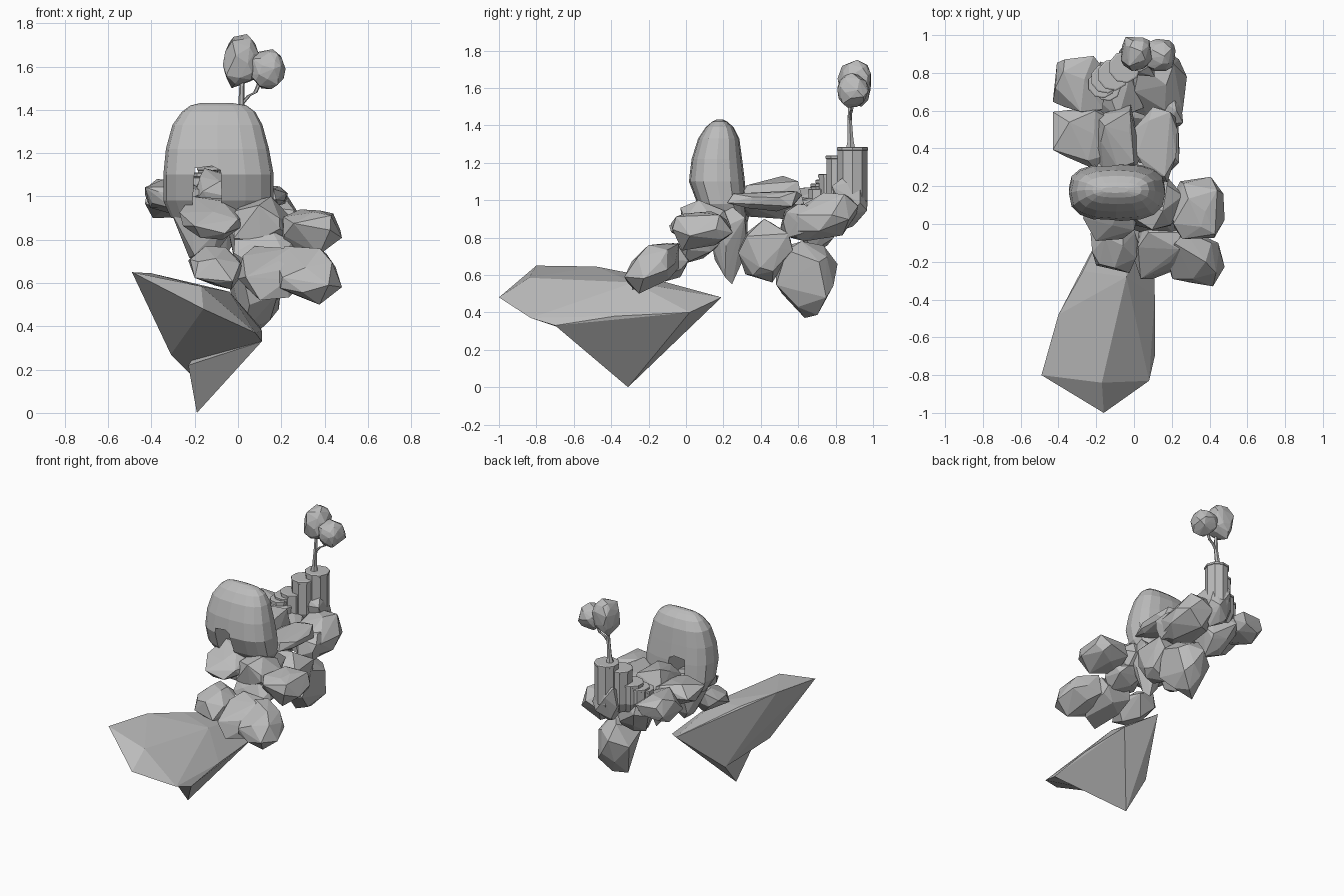
import bpy
import bmesh
import math
import random
from mathutils import Vector

random.seed(7)

cube = bpy.data.objects.get("Cube")
if cube:
    bpy.data.objects.remove(cube, do_unlink=True)

stone = bpy.data.materials.new("stone grey")
stone.use_nodes = True
GREY = (0.5, 0.5, 0.5, 1)
stone.diffuse_color = GREY
stone.node_tree.nodes["Principled BSDF"].inputs["Base Color"].default_value = GREY


def finish(name, bm):
    """Turn a bmesh into a flat shaded stone object."""
    bmesh.ops.recalc_face_normals(bm, faces=bm.faces)
    mesh = bpy.data.meshes.new(name)
    bm.to_mesh(mesh)
    bm.free()
    mesh.materials.append(stone)
    obj = bpy.data.objects.new(name, mesh)
    bpy.context.collection.objects.link(obj)
    return obj


def hull(name, points):
    """Closed convex solid around a handful of points."""
    bm = bmesh.new()
    for p in points:
        bm.verts.new(p)
    result = bmesh.ops.convex_hull(bm, input=bm.verts)
    inside = [v for v in result["geom_interior"] if isinstance(v, bmesh.types.BMVert)]
    bmesh.ops.delete(bm, geom=inside, context="VERTS")
    finish(name, bm)


def swell(value, power):
    """Push a unit coordinate outwards to make a round shape boxier."""
    return math.copysign(abs(value) ** power, value)


def rock(name, xs, ys, zs, spike=0.0, lean=0.0, count=20, jitter=0.22, power=0.75):
    """Faceted boulder filling a box; spike narrows its base, lean raises its back."""
    points = []
    for i in range(count):
        z = 1 - 2 * (i + 0.5) / count
        turn = i * math.pi * (3 - math.sqrt(5))
        r = math.sqrt(1 - z * z)
        p = Vector((swell(r * math.cos(turn), power), swell(r * math.sin(turn), power), z))
        p += Vector([random.uniform(-jitter, jitter) for _ in range(3)])
        narrow = 1 - spike * max(0, 0.5 - p.z) / 2
        points.append(Vector((p.x * narrow, p.y * narrow, p.z + lean * p.y)))
    # Fit the points to the box on each axis
    for axis, (low, high) in enumerate((xs, ys, zs)):
        a = min(p[axis] for p in points)
        b = max(p[axis] for p in points)
        for p in points:
            p[axis] = low + (p[axis] - a) / (b - a) * (high - low)
    hull(name, points)


def loft(name, rings):
    """Skin a stack of equal rings and close both ends."""
    bm = bmesh.new()
    loops = [[bm.verts.new(p) for p in ring] for ring in rings]
    n = len(loops[0])
    for a, b in zip(loops, loops[1:]):
        for i in range(n):
            j = (i + 1) % n
            bm.faces.new((a[i], a[j], b[j], b[i]))
    bm.faces.new(loops[0])
    bm.faces.new(loops[-1])
    return finish(name, bm)


def ring(x, y, z, rx, ry, sides, power=1.0):
    turns = [math.tau * i / sides for i in range(sides)]
    return [(x + rx * swell(math.cos(t), power), y + ry * swell(math.sin(t), power), z)
            for t in turns]


# Large tilted slab at the front, with a separate spike below
right_edge = [(0.11, -0.7, 0.33), (0.1, 0.02, 0.4), (-0.05, 0.19, 0.48)]
keel = (-0.22, -0.14, 0.18)
hull("front_slab", right_edge + [
    keel, (-0.49, -0.8, 0.65), (-0.4, -0.48, 0.645), (-0.27, -0.25, 0.6),
    (-0.16, -1, 0.48), (-0.17, -0.84, 0.585), (-0.04, -0.28, 0.56),
    (0.08, -0.83, 0.37), (0.11, -0.38, 0.38), (-0.32, -0.5, 0.37),
    (-0.31, -0.53, 0.27)])
hull("slab_spike", right_edge + [keel, (-0.23, -0.45, 0.22), (-0.19, -0.31, 0)])

# Lower group of boulders
rock("lower_right_boulder", (0.18, 0.48), (-0.33, -0.04), (0.5, 0.77), lean=0.5)
rock("lower_middle_boulder", (0, 0.27), (-0.29, 0.02), (0.52, 0.77), lean=0.5)
rock("lower_left_boulder", (-0.23, 0.03), (-0.26, 0.03), (0.57, 0.77), lean=0.5)
rock("linking_boulder", (-0.02, 0.26), (-0.06, 0.18), (0.66, 0.86), lean=0.3)

# Boulders stepping up to the arch
rock("right_boulder", (0.2, 0.48), (-0.08, 0.25), (0.73, 0.94))
rock("left_step", (-0.27, 0.04), (-0.09, 0.2), (0.8, 1.0), lean=0.4)
rock("right_step", (-0.02, 0.26), (-0.03, 0.24), (0.76, 1.0))

# Hanging stones under the arch
rock("left_arch_root", (-0.31, -0.02), (0.12, 0.34), (0.67, 1.0), spike=0.6)
rock("right_arch_root", (-0.06, 0.17), (0.12, 0.33), (0.55, 1.0), spike=0.8)
rock("middle_hanging_stone", (-0.01, 0.24), (0.28, 0.57), (0.56, 0.9), spike=0.5)
rock("rear_hanging_stone", (-0.05, 0.21), (0.48, 0.81), (0.37, 0.78), spike=0.6)

# Platform behind the arch
rock("left_plate", (-0.43, -0.12), (0.29, 0.62), (0.92, 1.08), power=0.6)
rock("middle_plate", (-0.21, 0.04), (0.28, 0.63), (0.9, 1.13), power=0.6)
rock("right_plate", (-0.01, 0.23), (0.22, 0.62), (0.94, 1.05))
rock("rear_left_plate", (-0.43, -0.15), (0.59, 0.89), (0.9, 1.08))
rock("rear_middle_stone", (-0.24, 0.05), (0.54, 0.86), (0.72, 1.03), spike=0.7)
rock("rear_right_stone", (-0.01, 0.28), (0.53, 0.92), (0.78, 1.04), lean=0.5)
rock("rear_side_stone", (0.08, 0.26), (0.5, 0.72), (0.8, 0.98))

# Rounded arch, as centre x, centre y, height, half width and half depth
ARCH = [(-0.09, 0.22, 0.9, 0.22, 0.1), (-0.09, 0.19, 0.98, 0.255, 0.13),
        (-0.09, 0.165, 1.1, 0.255, 0.15), (-0.095, 0.165, 1.22, 0.238, 0.135),
        (-0.095, 0.175, 1.33, 0.208, 0.11), (-0.09, 0.18, 1.39, 0.17, 0.075),
        (-0.09, 0.18, 1.42, 0.13, 0.04), (-0.1, 0.18, 1.432, 0.07, 0.015)]
arch = loft("arch", [ring(x, y, z, rx, ry, 16, 0.75) for x, y, z, rx, ry in ARCH])

# Opening through the arch
opening = [(-0.22, 0.8), (-0.07, 0.8), (-0.08, 1.12), (-0.12, 1.14), (-0.2, 1.13)]
cutter = loft("opening_cutter", [[(x, y, z) for x, z in opening] for y in (-0.3, 0.6)])
cutter.hide_render = True
cutter.hide_viewport = True
cut = arch.modifiers.new("opening", "BOOLEAN")
cut.operation = "DIFFERENCE"
cut.solver = "EXACT"
cut.object = cutter

# Basalt columns climbing in a curve to the tall pillar
COLUMNS = [(0.02, 0.89, 1.285, 0.085), (-0.05, 0.83, 1.24, 0.085),
           (-0.11, 0.79, 1.14, 0.085), (-0.15, 0.77, 1.11, 0.08),
           (-0.17, 0.74, 1.09, 0.075), (-0.14, 0.72, 1.06, 0.07)]
for i, (x, y, top, r) in enumerate(COLUMNS):
    levels = [(0.93, 0.6), (1.0, 0.95), (top - 0.02, 0.95),
              (top - 0.018, 1), (top - 0.004, 1), (top, 0.9)]
    loft(f"column_{i + 1}", [ring(x, y, z, r * k, r * k, 9) for z, k in levels])
rock("pillar_root", (-0.08, 0.11), (0.78, 0.97), (0.84, 1.15), spike=0.7)


# Tree on the tall pillar
def branch(name, path):
    loft(name, [ring(x, y, z, r, r, 6) for x, y, z, r in path])


branch("trunk", [(0, 0.88, 1.27, 0.03), (0.005, 0.88, 1.32, 0.018),
                 (0.015, 0.875, 1.42, 0.014), (0.02, 0.88, 1.56, 0.011)])
branch("side_branch", [(0.012, 0.875, 1.42, 0.01), (0.05, 0.88, 1.465, 0.01),
                       (0.08, 0.885, 1.48, 0.01), (0.11, 0.89, 1.55, 0.01)])
rock("left_foliage", (-0.07, 0.095), (0.81, 0.99), (1.5, 1.75), count=45, jitter=0.12)
rock("right_foliage", (0.05, 0.22), (0.81, 0.98), (1.495, 1.68), count=45, jitter=0.12)
